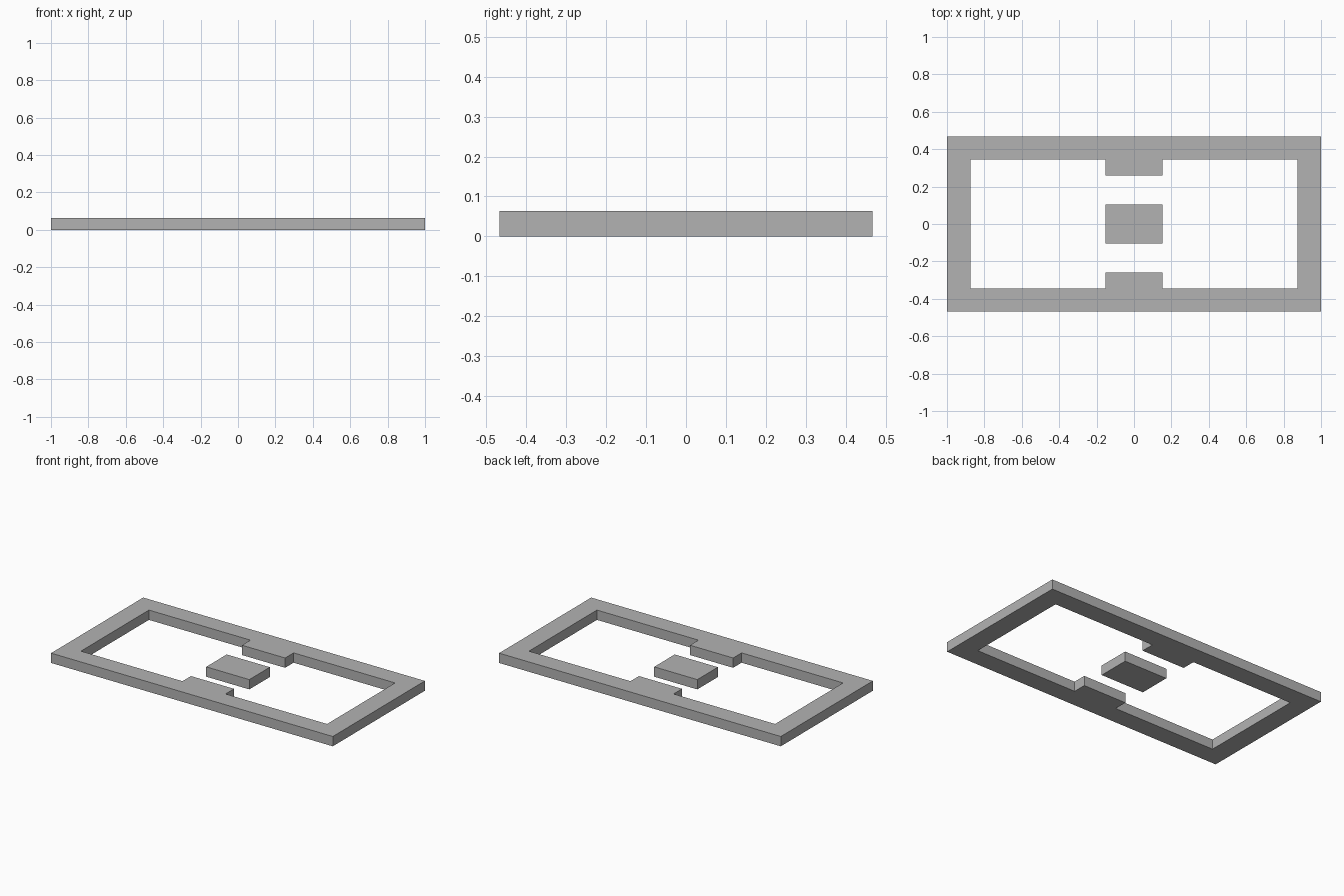
import bpy

if "Cube" in bpy.data.objects:
    bpy.data.objects.remove(bpy.data.objects["Cube"])

HEIGHT = 0.063

grey = bpy.data.materials.new("plain grey")
grey.diffuse_color = (0.45, 0.45, 0.45, 1)
grey.use_nodes = True
grey.node_tree.nodes["Principled BSDF"].inputs["Base Color"].default_value = grey.diffuse_color


def plate(name, quarter):
    """Mirror a flat quarter outline about x and y, then thicken it upward."""
    mesh = bpy.data.meshes.new(name)
    mesh.from_pydata([(x, y, 0) for x, y in quarter], [], [range(len(quarter))])
    mesh.materials.append(grey)
    obj = bpy.data.objects.new(name, mesh)
    bpy.context.collection.objects.link(obj)
    mirror = obj.modifiers.new("mirror", 'MIRROR')
    mirror.use_axis = (True, True, False)
    thick = obj.modifiers.new("thickness", 'SOLIDIFY')
    thick.thickness = HEIGHT
    thick.offset = 1
    return obj


# Rectangular border with an inward tab on each long side
plate("border_frame", [(0, 0.259), (0.153, 0.259), (0.153, 0.345), (0.874, 0.345),
                       (0.874, 0), (1, 0), (1, 0.467), (0, 0.467)])

# Loose block in the middle
plate("centre_block", [(0, 0), (0.153, 0), (0.153, 0.104), (0, 0.104)])
